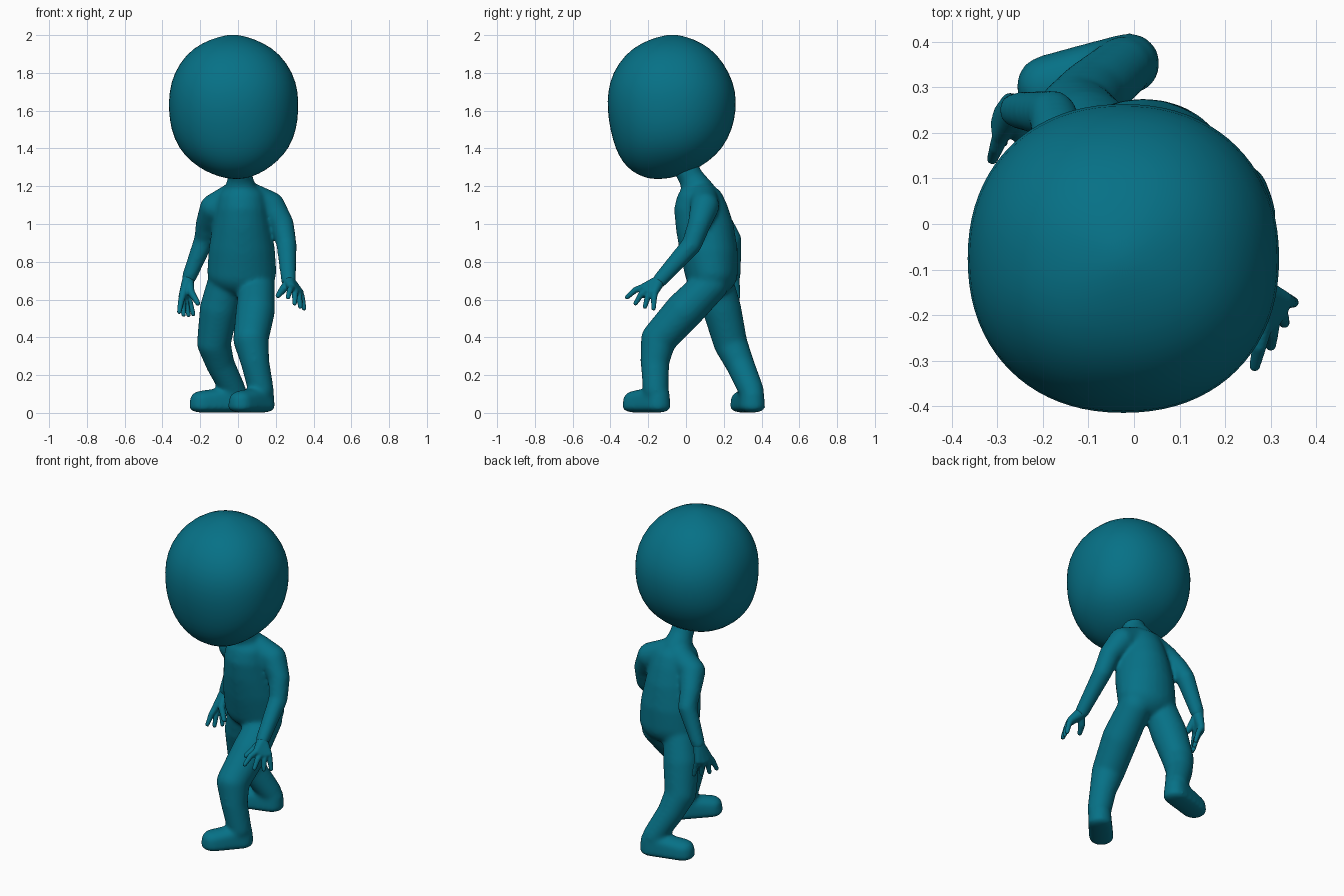
import bpy, bmesh
from math import sin, cos, pi
from mathutils import Matrix

if "Cube" in bpy.data.objects:
    bpy.data.objects.remove(bpy.data.objects["Cube"])

teal = bpy.data.materials.new("teal_skin")
teal.diffuse_color = (0.002, 0.165, 0.24, 1)
teal.use_nodes = True
teal.node_tree.nodes["Principled BSDF"].inputs["Base Color"].default_value = teal.diffuse_color


def finish(name, bm):
    bmesh.ops.recalc_face_normals(bm, faces=bm.faces)
    for f in bm.faces:
        f.smooth = True
    me = bpy.data.meshes.new(name)
    bm.to_mesh(me)
    bm.free()
    me.materials.append(teal)
    ob = bpy.data.objects.new(name, me)
    bpy.context.collection.objects.link(ob)
    return ob


def blend(ob, voxel, repeat):
    # fuse overlapping volumes into one smooth skin
    m = ob.modifiers.new("fuse", 'REMESH')
    m.mode = 'VOXEL'
    m.voxel_size = voxel
    m.use_smooth_shade = True
    s = ob.modifiers.new("soften", 'SMOOTH')
    s.factor = 0.5
    s.iterations = repeat


def hull(bm, balls):
    # convex skin around ellipsoids (x, y, z, rx[, ry, rz])
    tmp = bmesh.new()
    for b in balls:
        rx, ry, rz = b[3:] if len(b) == 6 else (b[3],) * 3
        bmesh.ops.create_uvsphere(tmp, u_segments=24, v_segments=14, radius=1,
                                  matrix=Matrix.Translation(b[:3]) @ Matrix.Diagonal((rx, ry, rz, 1)))
    res = bmesh.ops.convex_hull(tmp, input=tmp.verts)
    junk = {v for v in res["geom_interior"] + res["geom_unused"] if isinstance(v, bmesh.types.BMVert)}
    bmesh.ops.delete(tmp, geom=list(junk), context='VERTS')
    hull_faces = {g for g in res["geom"] if isinstance(g, bmesh.types.BMFace)}
    old = [f for f in tmp.faces if f not in hull_faces]
    bmesh.ops.delete(tmp, geom=old, context='FACES')
    bmesh.ops.recalc_face_normals(tmp, faces=tmp.faces)
    me = bpy.data.meshes.new("tmp")
    tmp.to_mesh(me)
    tmp.free()
    bm.from_mesh(me)
    bpy.data.meshes.remove(me)


def chain(bm, balls):
    for a, b in zip(balls, balls[1:]):
        hull(bm, [a, b])


# head: stacked rounded rings (z, x min, x max, y min, y max)
rings = [(1.238, -.035, .02, -.18, -.12), (1.25, -.1, .075, -.23, -.05),
         (1.28, -.175, .14, -.29, .035), (1.33, -.25, .208, -.338, .12),
         (1.4, -.315, .272, -.375, .195), (1.5, -.356, .311, -.402, .246),
         (1.6, -.368, .321, -.417, .266), (1.7, -.366, .32, -.416, .265),
         (1.8, -.34, .292, -.39, .232), (1.9, -.275, .224, -.322, .165),
         (1.96, -.19, .135, -.236, .085), (1.992, -.1, .045, -.145, 0),
         (2.002, -.045, -.01, -.09, -.055)]
bm = bmesh.new()
N = 40


def squarish(t):
    return abs(t) ** .92 * (1 if t > 0 else -1)


loops = []
for z, x0, x1, y0, y1 in rings:
    loops.append([bm.verts.new(((x0 + x1) / 2 + (x1 - x0) / 2 * squarish(cos(2 * pi * (i + .5) / N)),
                                (y0 + y1) / 2 + (y1 - y0) / 2 * squarish(sin(2 * pi * (i + .5) / N)), z))
                  for i in range(N)])
for a, b in zip(loops, loops[1:]):
    for i in range(N):
        bm.faces.new((a[i], a[(i + 1) % N], b[(i + 1) % N], b[i]))
bm.faces.new(loops[0])
bm.faces.new(loops[-1])
head = finish("head", bm)
sub = head.modifiers.new("round", 'SUBSURF')
sub.levels = sub.render_levels = 1

# body: torso, neck, limbs and feet fused together
bm = bmesh.new()
chain(bm, [(.02, .075, 1.13, .13, .125, .085), (.02, .08, 1.08, .14, .143, .09),
           (.02, .1, .98, .157, .155, .1), (.02, .12, .86, .177, .155, .1),
           (.02, .135, .74, .183, .14, .125)])
chain(bm, [(.01, -.02, 1.33, .068), (.012, .03, 1.24, .066), (.015, .07, 1.16, .09)])

# arms from collar to wrist
chain(bm, [(.07, .09, 1.14, .078), (.172, .1, 1.095, .077), (.235, .07, 1.0, .061),
           (.257, .03, .89, .054), (.268, -.14, .7, .04)])
chain(bm, [(-.03, .1, 1.14, .078), (-.128, .12, 1.085, .075), (-.165, .19, 1.0, .06),
           (-.178, .24, .92, .054), (-.258, .25, .72, .04)])

# legs from hip to ankle
chain(bm, [(.1, .13, .68, .095), (.092, -.01, .54, .104), (.068, -.145, .39, .094),
           (.09, -.165, .27, .076), (.122, -.16, .12, .068)])
chain(bm, [(-.07, .16, .68, .095), (-.1, .19, .55, .103), (-.128, .235, .37, .09),
           (-.095, .285, .26, .076), (-.025, .345, .12, .067)])

# feet: flat soles pointing towards the front left corner
for heel, toe in (((.128, -.148), (.017, -.268)), ((-.01, .352), (-.19, .302))):
    hull(bm, [(*heel, .03, .068, .068, .029), (*heel, .1, .062, .062, .042),
              (*toe, .03, .07, .07, .029), (*toe, .07, .065, .065, .048)])
blend(finish("body", bm), .01, 16)


# hands: palm, four curled fingers and a thumb
def hand(name, wrist, knuckles, tips, thumb):
    bm = bmesh.new()
    hull(bm, [(*wrist, .033)] + [(*k, .02) for k in knuckles])
    for k, t in zip(knuckles, tips):
        mid = [(a + b) / 2 for a, b in zip(k, t)]
        mid[2] += .012
        chain(bm, [(*k, .019), (*mid, .016), (*t, .012)])
    chain(bm, [(*wrist, .024), (*thumb[0], .02), (*thumb[1], .013)])
    blend(finish(name, bm), .005, 3)


hand("front_hand", (.27, -.145, .695),
     [(.285, -.225, .665), (.303, -.21, .647), (.318, -.19, .638), (.328, -.167, .637)],
     [(.265, -.312, .612), (.3, -.267, .58), (.33, -.217, .562), (.35, -.172, .553)],
     [(.235, -.18, .65), (.212, -.225, .62)])
hand("back_hand", (-.26, .25, .715),
     [(-.292, .195, .625), (-.295, .22, .617), (-.288, .245, .615), (-.272, .268, .62)],
     [(-.311, .142, .535), (-.288, .18, .52), (-.262, .22, .518), (-.237, .26, .523)],
     [(-.25, .195, .64), (-.212, .165, .58)])
